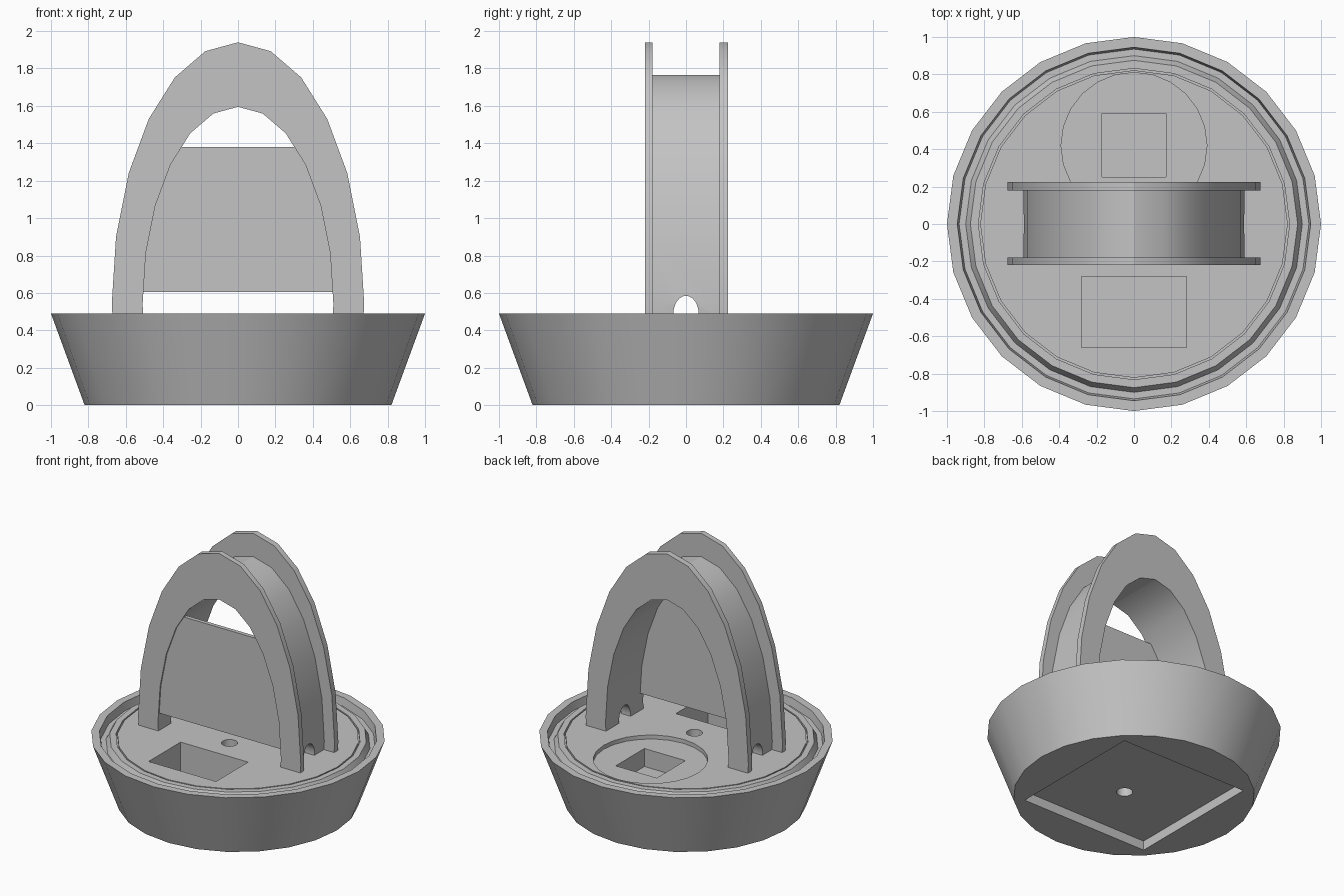
import bpy, bmesh, math
from mathutils import Matrix

SIDES = 24
ARCH_Z = 0.54      # height of the arch ellipse centres
FLOOR = 0.475      # top of the base deck

if "Cube" in bpy.data.objects:
    bpy.data.objects.remove(bpy.data.objects["Cube"], do_unlink=True)

grey = bpy.data.materials.new("plain grey")
grey.use_nodes = True
grey.diffuse_color = (0.55, 0.55, 0.55, 1)
grey.node_tree.nodes["Principled BSDF"].inputs["Base Color"].default_value = (0.55, 0.55, 0.55, 1)


def make_object(name, bm):
    bmesh.ops.recalc_face_normals(bm, faces=bm.faces)
    mesh = bpy.data.meshes.new(name)
    bm.to_mesh(mesh)
    bm.free()
    obj = bpy.data.objects.new(name, mesh)
    bpy.context.collection.objects.link(obj)
    mesh.materials.append(grey)
    return obj


def smooth(obj):
    bpy.ops.object.select_all(action='DESELECT')
    obj.select_set(True)
    bpy.context.view_layer.objects.active = obj
    bpy.ops.object.shade_smooth_by_angle(angle=math.radians(30))


def extrude_profile(name, points, y0, y1):
    """Extrude an (x, z) outline from y0 to y1."""
    bm = bmesh.new()
    face = bm.faces.new([bm.verts.new((x, y0, z)) for x, z in points])
    out = bmesh.ops.extrude_face_region(bm, geom=[face])
    verts = [v for v in out["geom"] if isinstance(v, bmesh.types.BMVert)]
    bmesh.ops.translate(bm, verts=verts, vec=(0, y1 - y0, 0))
    return make_object(name, bm)


def revolve(name, profile):
    """Spin an (r, z) profile that starts and ends on the axis."""
    bm = bmesh.new()
    verts = [bm.verts.new((r, 0, z)) for r, z in profile]
    edges = [bm.edges.new(pair) for pair in zip(verts, verts[1:])]
    bmesh.ops.spin(bm, geom=verts + edges, cent=(0, 0, 0), axis=(0, 0, 1),
                   angle=math.tau, steps=SIDES, use_duplicate=False)
    bmesh.ops.remove_doubles(bm, verts=bm.verts, dist=0.0005)
    return make_object(name, bm)


def box(x0, x1, y0, y1, z0, z1):
    bm = bmesh.new()
    place = (Matrix.Translation(((x0 + x1) / 2, (y0 + y1) / 2, (z0 + z1) / 2))
             @ Matrix.Diagonal((x1 - x0, y1 - y0, z1 - z0, 1)))
    bmesh.ops.create_cube(bm, size=1, matrix=place)
    return make_object("cutter", bm)


def cylinder(matrix, radius, depth):
    bm = bmesh.new()
    bmesh.ops.create_cone(bm, cap_ends=True, segments=SIDES, radius1=radius,
                          radius2=radius, depth=depth, matrix=matrix)
    return make_object("cutter", bm)


def cut(obj, cutter):
    cutter.hide_render = True
    mod = obj.modifiers.new("cut", 'BOOLEAN')
    mod.operation, mod.solver, mod.object = 'DIFFERENCE', 'EXACT', cutter
    bpy.ops.object.select_all(action='DESELECT')
    obj.select_set(True)
    bpy.context.view_layer.objects.active = obj
    bpy.ops.object.modifier_apply(modifier=mod.name)
    bpy.data.objects.remove(cutter, do_unlink=True)


def half_ellipse(a, b):
    """Points of the upper half of a faceted ellipse, from +x to -x."""
    steps = SIDES // 2
    return [(a * math.cos(math.pi * i / steps), ARCH_Z + b * math.sin(math.pi * i / steps))
            for i in range(steps + 1)]


def horseshoe(outer, inner):
    """Closed arch outline whose feet sink just into the deck."""
    foot = FLOOR - 0.01
    def legged(a, b):
        return [(a * 0.993, foot)] + half_ellipse(a, b) + [(-a * 0.993, foot)]
    return legged(*outer) + legged(*inner)[::-1]


# Tapered bowl with rim, sloped channel and deck with a fine seam
base = revolve("base", [
    (0, 0), (0.82, 0), (1, 0.49), (0.945, 0.49), (0.935, 0.43), (0.9, 0.43),
    (0.875, FLOOR), (0.832, FLOOR), (0.832, 0.45), (0.822, 0.45), (0.822, FLOOR), (0, FLOOR)])

# Round recess, two pockets, underside recess and through hole
cut(base, cylinder(Matrix.Translation((0, 0.42, 0.545)), 0.39, 0.2))
cut(base, box(-0.28, 0.28, -0.66, -0.28, 0.2, 0.6))
cut(base, box(-0.17, 0.17, 0.25, 0.59, 0.31, 0.6))
cut(base, box(-0.527, 0.527, -0.527, 0.527, -0.1, 0.07))
cut(base, cylinder(Matrix.Translation((0, -0.1, 0.3)), 0.055, 1))
smooth(base)

# Arch: two flanges around a narrower core
opening = (0.51, 1.055)
flange = horseshoe((0.675, 1.4), opening)
smooth(extrude_profile("front_flange", flange, -0.22, -0.18))
smooth(extrude_profile("back_flange", flange, 0.18, 0.225))
core = extrude_profile("arch_core", horseshoe((0.59, 1.225), opening), -0.18, 0.18)

# Rounded notch through both feet of the core
notch = Matrix.Translation((0, 0, 0.485)) @ Matrix.Diagonal((1, 0.068, 0.1, 1)) @ Matrix.Rotation(math.pi / 2, 4, 'Y')
cut(core, cylinder(notch, 1, 3))
smooth(core)

# Panel filling the front opening between two heights
low, high = 0.605, 1.38
curve = half_ellipse(*opening)[:SIDES // 4 + 1]
side = []
for (xa, za), (xb, zb) in zip(curve, curve[1:]):
    for level in (low, high):
        if za <= level < zb:
            t = (level - za) / (zb - za)
            side.append((xa + t * (xb - xa), level))
    if low < zb < high:
        side.append((xb, zb))
side.sort(key=lambda p: p[1])
extrude_profile("front_panel", side + [(-x, z) for x, z in reversed(side)], -0.21, -0.18)
